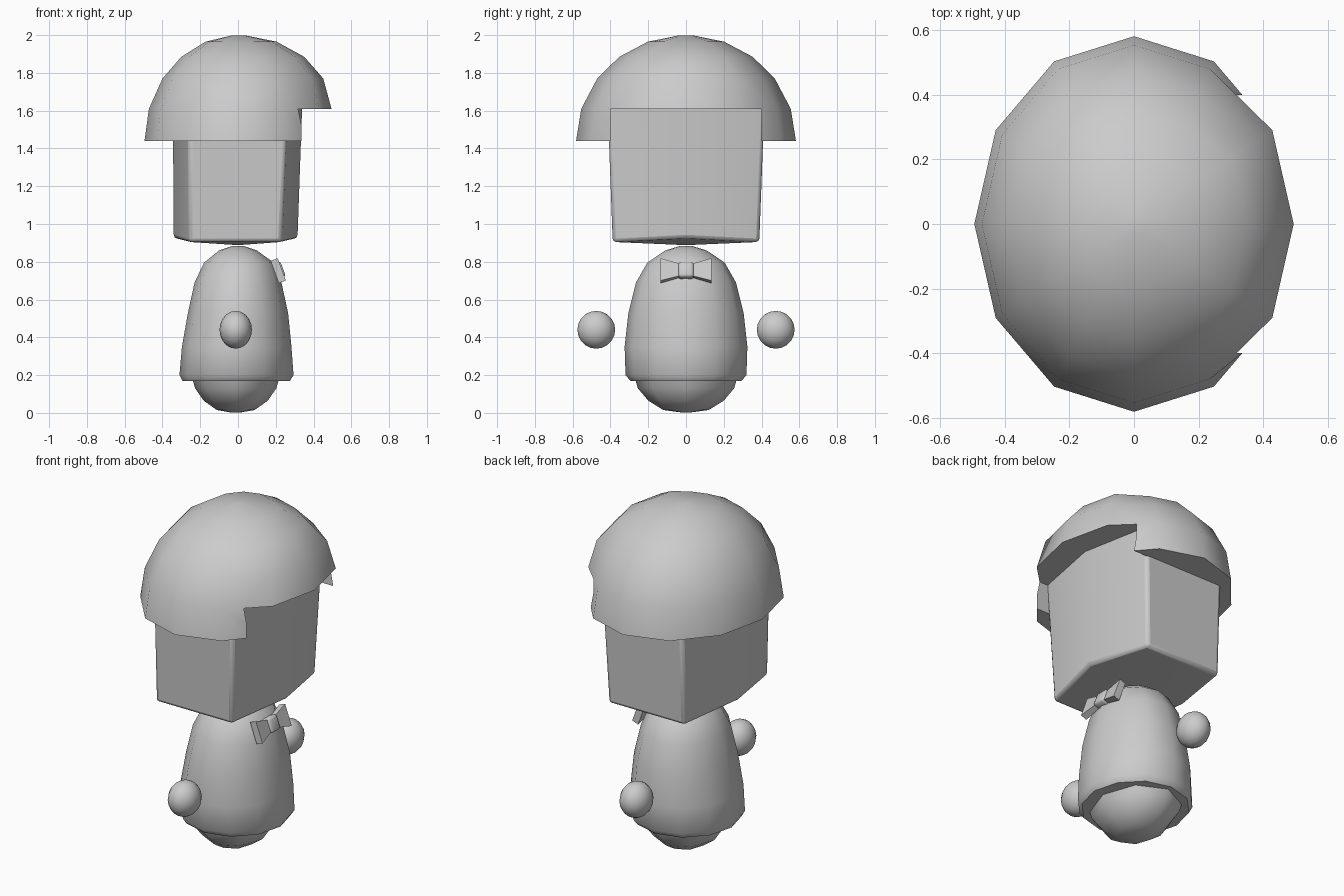
import bpy, bmesh
from math import sin, cos, pi, radians, sqrt
from mathutils import Matrix, Vector

if "Cube" in bpy.data.objects:
    bpy.data.objects.remove(bpy.data.objects["Cube"])


def finish(bm, name, angle=40):
    bmesh.ops.recalc_face_normals(bm, faces=bm.faces)
    me = bpy.data.meshes.new(name)
    bm.to_mesh(me)
    bm.free()
    ob = bpy.data.objects.new(name, me)
    bpy.context.collection.objects.link(ob)
    bpy.ops.object.select_all(action='DESELECT')
    ob.select_set(True)
    bpy.context.view_layer.objects.active = ob
    if angle:
        bpy.ops.object.shade_smooth_by_angle(angle=radians(angle))
    return ob


def loft(rings, name, angle=40):
    """Skin a stack of equal-length point rings and close both ends."""
    bm = bmesh.new()
    vs = [[bm.verts.new(p) for p in r] for r in rings]
    n = len(vs[0])
    for a, b in zip(vs, vs[1:]):
        for i in range(n):
            j = (i + 1) % n
            bm.faces.new((a[i], a[j], b[j], b[i]))
    bm.faces.new(vs[0])
    bm.faces.new(vs[-1])
    return finish(bm, name, angle)


def oval(rx, ry, z, cx, n):
    return [(cx + rx * cos(2 * pi * i / n), ry * sin(2 * pi * i / n), z) for i in range(n)]


# rounded foot below the body
loft([oval(rx, ry, z, -0.012, 8) for rx, ry, z in
      [(0.03, 0.03, 0.003), (0.10, 0.12, 0.015), (0.17, 0.20, 0.065),
       (0.215, 0.255, 0.13), (0.235, 0.275, 0.20)]], "foot", 60)

# egg-shaped body
loft([oval(rx, ry, z, cx, 12) for rx, ry, z, cx in
      [(0.285, 0.295, 0.17, -0.01), (0.302, 0.32, 0.20, -0.008), (0.29, 0.325, 0.35, -0.007),
       (0.265, 0.305, 0.53, 0), (0.23, 0.265, 0.69, 0), (0.185, 0.205, 0.795, 0.005),
       (0.10, 0.11, 0.86, 0), (0.03, 0.03, 0.884, 0)]], "body", 50)

# floating hands
for side, name in ((-1, "hand_right"), (1, "hand_left")):
    bm = bmesh.new()
    bmesh.ops.create_uvsphere(bm, u_segments=16, v_segments=10, radius=0.1)
    bmesh.ops.scale(bm, vec=(0.86, 1, 1), verts=bm.verts)
    bmesh.ops.translate(bm, vec=(-0.012, side * 0.475, 0.44), verts=bm.verts)
    finish(bm, name, 60)


# head: six-sided block, bulging at front and back
def head_ring(front, back, cf, cb, w, z, zm):
    return [(front, 0, zm), (cf, w, z), (cb, w, z), (back, 0, zm), (cb, -w, z), (cf, -w, z)]


bm = bmesh.new()
low = [bm.verts.new(p) for p in head_ring(0.315, -0.34, 0.23, -0.26, 0.388, 0.905, 0.925)]
top = [bm.verts.new(p) for p in head_ring(0.34, -0.345, 0.26, -0.26, 0.415, 1.63, 1.63)]
for i in range(6):
    j = (i + 1) % 6
    bm.faces.new((low[i], low[j], top[j], top[i]))
bm.faces.new(top)
mid = bm.verts.new((0, 0, 0.888))
for i in range(6):
    bm.faces.new((low[i], low[(i + 1) % 6], mid))
head = finish(bm, "head", 40)
bev = head.modifiers.new("bevel", 'BEVEL')
bev.width = 0.018
bev.segments = 2
bev.angle_limit = radians(40)


# hair: twelve-sided dome with a fuller front, fringe opening cut out
rings = []
for z in (1.44, 1.61, 1.77, 1.885, 1.965, 1.999):
    side = sqrt(1 - ((z - 1.44) / 0.56) ** 2)
    front = sqrt(1 - (max(z - 1.61, 0) / 0.39) ** 2)
    ring = []
    for i in range(12):
        r = front if i in (11, 0, 1) else side
        ring.append((0.495 * r * cos(i * pi / 6), 0.582 * r * sin(i * pi / 6), z))
    rings.append(ring)
hair = loft(rings, "hair", 50)
bm = bmesh.new()
bmesh.ops.create_cube(bm, size=1, matrix=Matrix.Translation((0.6, 0, 1.41))
                      @ Matrix.Diagonal((0.9, 0.80, 0.40, 1)))
cutter = finish(bm, "fringe_cutter", 0)
cutter.hide_render = True
cutter.hide_viewport = True
cut = hair.modifiers.new("fringe", 'BOOLEAN')
cut.operation = 'DIFFERENCE'
cut.solver = 'EXACT'
cut.object = cutter

# bow tie: two flared wings and a knot, leaning with the chest
lean = Matrix.Translation((0.213, 0, 0.753)) @ Matrix.Rotation(radians(-20), 4, 'Y')
for side, name in ((-1, "bow_wing_right"), (1, "bow_wing_left")):
    rings = [[tuple(lean @ Vector((sx * t, side * y, sz * h)))
              for sx, sz in ((1, 1), (-1, 1), (-1, -1), (1, -1))]
             for y, h, t in ((0.02, 0.03, 0.015), (0.135, 0.063, 0.02))]
    loft(rings, name)
bm = bmesh.new()
bmesh.ops.create_cube(bm, size=1, matrix=lean @ Matrix.Diagonal((0.055, 0.08, 0.085, 1)))
bmesh.ops.bevel(bm, geom=bm.edges[:], offset=0.013, segments=2, affect='EDGES', profile=0.5)
finish(bm, "bow_knot", 50)
